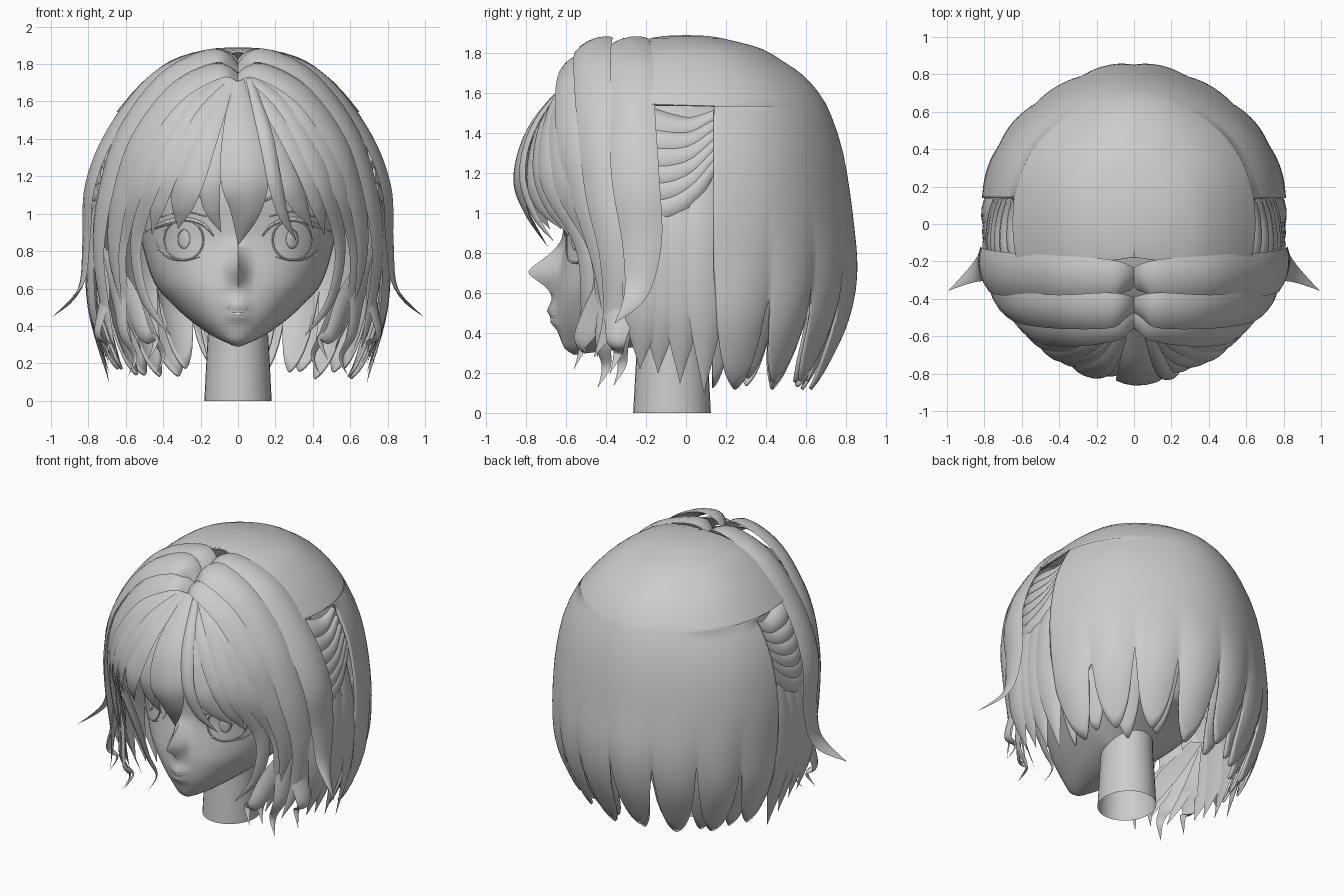
import bpy, bmesh, math
from mathutils import Vector

if "Cube" in bpy.data.objects:
    bpy.data.objects.remove(bpy.data.objects["Cube"])


def make(name, verts, faces, angle=40, thick=0):
    me = bpy.data.meshes.new(name)
    me.from_pydata([tuple(v) for v in verts], [], faces)
    if thick:
        bm = bmesh.new()
        bm.from_mesh(me)
        bmesh.ops.remove_doubles(bm, verts=bm.verts, dist=.001)
        bm.to_mesh(me)
        bm.free()
    me.polygons.foreach_set("use_smooth", [True] * len(me.polygons))
    me.set_sharp_from_angle(angle=math.radians(angle))
    ob = bpy.data.objects.new(name, me)
    bpy.context.collection.objects.link(ob)
    if thick:
        m = ob.modifiers.new("shell", 'SOLIDIFY')
        m.thickness = thick
        m.offset = -1
    return ob


def grid_faces(rows, cols, closed=False):
    n = cols if closed else cols - 1
    return [(r * cols + c, r * cols + (c + 1) % cols,
             (r + 1) * cols + (c + 1) % cols, (r + 1) * cols + c)
            for r in range(rows - 1) for c in range(n)]


def lerp(table, z):
    """Lookup in a table of (z, values...) sorted by falling z."""
    if z >= table[0][0]:
        return table[0][1:]
    for a, b in zip(table, table[1:]):
        if z >= b[0]:
            t = (a[0] - z) / (a[0] - b[0])
            return [p + (q - p) * t for p, q in zip(a[1:], b[1:])]
    return table[-1][1:]


def spline(pts, steps=6):
    P = [pts[0]] + list(pts) + [pts[-1]]
    out = []
    for i in range(1, len(P) - 2):
        for k in range(steps):
            t = k / steps
            out.append([0.5 * (2 * b + (c - a) * t + (2 * a - 5 * b + 4 * c - d) * t * t
                               + (3 * b - a - 3 * c + d) * t ** 3)
                        for a, b, c, d in zip(*P[i - 1:i + 3])])
    return out + [list(pts[-1])]


def strand(name, pts, bulge=0.28, side=1):
    """Tapered lock of hair along (x, y, z, half width) points."""
    path = spline(pts)
    V = [Vector((side * p[0], p[1], p[2])) for p in path]
    verts = []
    prof = [(-1, 0), (-.65, .65), (-.2, 1), (.3, .95), (.7, .55), (1, 0), (.4, -.25), (-.4, -.25)]
    for i, p in enumerate(V):
        tan = (V[min(i + 1, len(V) - 1)] - V[max(i - 1, 0)]).normalized()
        out = p - Vector((0, -0.1, min(p.z, 0.95)))
        across = tan.cross(out).normalized()
        out = across.cross(tan).normalized()
        w = max(path[i][3], 0.002)
        verts += [p + across * w * s + out * w * bulge * h for s, h in prof]
    n = len(prof)
    faces = grid_faces(len(V), n, True)
    faces += [tuple(range(n))[::-1], tuple(range(len(verts) - n, len(verts)))]
    return make(name, verts, faces, 28)


# Head: half width and front depth by height, with nose and lip relief
FACE = spline([(1.74, .05, -.15), (1.66, .28, -.35), (1.5, .46, -.5), (1.3, .53, -.59), (1.1, .55, -.625),
               (.95, .535, -.615), (.85, .515, -.61), (.7, .475, -.635), (.6, .43, -.65), (.5, .355, -.65),
               (.42, .285, -.635), (.35, .205, -.61), (.31, .14, -.59), (.285, .06, -.56)], 4)
NOSE = spline([(.98, 0), (.88, .01), (.8, .06), (.71, .155), (.66, .1), (.62, .045), (.57, .02),
               (.51, .045), (.48, .03), (.45, .035), (.41, .012), (.33, .01), (.3, 0)], 4)


def face_y(x, z):
    w, yf = lerp(FACE, z)
    s = min(abs(x) / w, 1)
    wide = .035 + .04 * max(0, (.6 - z) * 3)
    return -.1 + (yf + .1) * (1 - s ** 2.2) ** (1 / 2.2) - lerp(NOSE, z)[0] * math.exp(-(x / wide) ** 2)


verts, R, C = [], 80, 72
for r in range(R):
    z = 1.74 - 1.455 * r / (R - 1)
    w = lerp(FACE, z)[0]
    low = min(1, max(0, (.6 - z) / .3))
    for c in range(C):
        a = 2 * math.pi * c / C
        s, k = math.sin(a), math.cos(a)
        x = w * math.copysign(abs(s) ** (2 / 2.2), s)
        y = face_y(x, z) if k >= 0 else -.1 - k * .5 * min(1, w / .45) * (1 - .5 * low)
        verts.append((x, y, z + .13 * low * max(0, y + .6)))
make("head", verts, grid_faces(R, C, True) + [tuple(range(R * C - C, R * C))], 60)

# Neck: open tapered tube
verts = [(r * math.sin(a), -.07 + 1.08 * r * math.cos(a), z)
         for z, r in ((0, .18), (.2, .17), (.38, .16), (.6, .16))
         for a in [2 * math.pi * i / 32 for i in range(32)]]
make("neck", verts, grid_faces(4, 32, True))


# Eyes, lashes, brows and mouth laid on the face surface
def patch(name, cx, cz, rx, rz, off, side=1):
    verts = []
    for r in range(8):
        for c in range(32):
            a, q = 2 * math.pi * c / 32, min(1, max(r / 6, .01))
            x, z = cx + rx * q * math.cos(a), cz + rz * q * math.sin(a)
            h = off * (1.2 - .3 * q * q) if r < 7 else -.01
            verts.append((side * x, face_y(x, z) - h, z))
    make(name, verts, grid_faces(8, 32, True))


def on_face(name, pts, side=1, off=.01, bulge=.7):
    strand(name, [(x, face_y(x, z) - off, z, w) for x, z, w in pts], bulge, side)


def ring(name, cx, cz, rx, rz, side):
    on_face(name, [(cx + rx * math.cos(a), cz + rz * math.sin(a), .005)
                   for a in [2 * math.pi * i / 12 for i in range(13)]], side, .014)


for s in (1, -1):
    patch("eye_white", .29, .86, .155, .1, .006, s)
    patch("iris", .29, .86, .105, .108, .012, s)
    ring("iris_rim", .29, .86, .105, .108, s)
    patch("pupil", .29, .865, .028, .045, .022, s)
    ring("pupil_rim", .29, .865, .03, .047, s)
    on_face("upper_lash", [(.13, .88, .003), (.19, .945, .009), (.29, .97, .012),
                           (.4, .945, .014), (.5, .9, .002)], s)
    on_face("eyelid_fold", [(.17, .985, .003), (.29, 1.01, .004), (.42, .98, .003)], s, .004)
    on_face("lower_lash", [(.2, .77, .002), (.29, .75, .004), (.37, .765, .005), (.43, .81, .002)], s, .006)
    on_face("eyebrow", [(.14, 1.07, .006), (.28, 1.11, .01), (.44, 1.06, .002)], s, .005)
on_face("upper_lip", [(-.07, .485, .002), (-.03, .493, .008), (.03, .493, .008), (.07, .485, .002)], 1, -.004, .4)
on_face("lower_lip", [(-.06, .475, .002), (0, .462, .01), (.06, .475, .002)], 1, -.004, .4)

# Back hair: rounded shell whose hem splits into pointed locks
HAIR = spline([(1.89, .0004, .0004), (1.885, .12, .12), (1.86, .25, .24), (1.82, .36, .38), (1.76, .45, .48),
               (1.69, .53, .58), (1.6, .61, .66), (1.49, .69, .72), (1.3, .775, .78), (1.02, .825, .825),
               (.72, .825, .85), (.47, .80, .805), (.22, .71, .69), (.1, .63, .61)], 5)


def back_hair(name, top, scale, teeth, phase):
    heights = [z for z in (1.89, 1.886, 1.875, 1.86, 1.84, 1.82, 1.79, 1.76, 1.72, 1.69, 1.64, 1.6,
                           1.56, 1.545, 1.535, 1.49, 1.4, 1.3, 1.2, 1.1, 1.02, .95, .88) if z <= top]
    cols, verts, hem = teeth * 16 + 1, [], 12
    for r in range(len(heights) + hem):
        for c in range(cols):
            u = c / (cols - 1)
            u += .012 * math.sin(u * 19) * math.sin(math.pi * u)
            ph = u * teeth + phase
            d = abs(2 * (ph % 1) - 1)
            if r < len(heights):
                z = heights[r]
            else:
                tip = .11 + .03 * (1 + math.sin(2.4 * int(ph) + 1)) + .2 * d ** 1.5 + .34 * d ** 6
                z = .88 + (tip - .88) * (r - len(heights) + 1) / hem
            a, b = lerp(HAIR, z)
            edge = -.2 if z > 1.54 else .14
            th = (2 * u - 1) * math.acos(max(-1, min(1, edge / max(b, .0004))))
            k = scale * (1 + .035 * (.6 - d * d) * min(1, max(0, (1.0 - z) / .6)) + .008 * math.cos(6 * th))
            verts.append((a * k * math.sin(th), b * k * math.cos(th), z))
    make(name, verts, grid_faces(len(heights) + hem, cols), 50, .015)


back_hair("back_hair", 1.9, 1, 8, 0)
back_hair("back_hair_under", 1.05, .93, 9, .5)

# Bangs: y follows the rounded fringe outline
FRINGE = spline([(1.78, -.46), (1.7, -.55), (1.6, -.65), (1.4, -.775), (1.2, -.83), (1.05, -.81),
                 (.9, -.73), (.8, -.68), (.6, -.64), (.3, -.6)], 4)


def bang(name, pts, side=1, off=0, bulge=.25):
    out = []
    for x, z, w in pts:
        y = -.1 + (lerp(FRINGE, z)[0] + .1) * math.sqrt(1 - (x / .76) ** 2) + off
        out.append((x, y, z, w))
    strand(name, out, bulge, side)


bang("bang_centre", [(0, 1.72, .03), (.02, 1.45, .1), (.035, 1.2, .13), (.04, 1.02, .085), (.0, .83, 0)])
bang("bang_inner_left", [(.03, 1.72, .03), (.1, 1.45, .05), (.15, 1.2, .06), (.14, 1.03, .045), (.09, .9, 0)], -1, .02)
bang("bang_left", [(.04, 1.72, .03), (.15, 1.45, .06), (.25, 1.2, .085), (.3, 1.05, .07), (.32, .92, 0)], -1)
bang("bang_inner_right", [(.06, 1.72, .02), (.14, 1.45, .04), (.19, 1.2, .04), (.24, 1.0, .03), (.31, .86, 0)], 1, -.01, .4)
bang("bang_right", [(.04, 1.72, .03), (.16, 1.45, .06), (.26, 1.2, .07), (.33, 1.05, .055), (.4, .92, 0)], 1, .02)
for s in (1, -1):
    bang("bang_side", [(.05, 1.73, .03), (.22, 1.5, .06), (.36, 1.25, .07), (.43, 1.05, .055), (.46, .89, 0)], s, .01)
    bang("face_lock", [(.05, 1.74, .03), (.27, 1.55, .06), (.45, 1.2, .07), (.545, .85, .05),
                       (.5, .55, .035), (.36, .35, 0)], s)
    bang("face_lock_outer", [(.06, 1.76, .04), (.35, 1.55, .09), (.54, 1.2, .1), (.63, .85, .09),
                             (.61, .55, .06), (.52, .28, 0)], s, .02)
    # Broad bands sweeping from the parting
    strand("front_band_edge", [(0, -.51, 1.73, .05), (.11, -.545, 1.765, .09), (.34, -.57, 1.64, .1),
                               (.535, -.56, 1.38, .1), (.63, -.5, 1.1, .09), (.665, -.42, .8, .07),
                               (.62, -.42, .5, 0)], .25, s)
    strand("front_band", [(0, -.44, 1.765, .05), (.12, -.46, 1.845, .1), (.38, -.47, 1.725, .1),
                          (.605, -.45, 1.43, .1), (.71, -.41, 1.1, .1), (.745, -.35, .8, .09),
                          (.71, -.36, .5, .06), (.66, -.46, .28, 0)], .26, s)
    strand("rear_band", [(0, -.3, 1.79, .06), (.12, -.29, 1.855, .1), (.42, -.28, 1.74, .115),
                         (.66, -.27, 1.45, .12), (.785, -.25, 1.15, .12), (.805, -.22, .85, .1),
                         (.84, -.25, .6, .06), (.99, -.355, .45, 0)], .24, s)
    # Pleated hair drawn back over the ear
    for i in range(6):
        z0, z2 = 1.5 - .05 * i, 1.48 - .085 * i
        x0, x2 = lerp(HAIR, z0)[0] - .05, lerp(HAIR, z2)[0] - .06
        strand("side_pleat", [(x0, .15, z0, .02), ((x0 + x2) / 2 + .01, .03, (z0 + z2) / 2 - .05, .05),
                              (x2, -.11, z2 - .03, .07), (x2 - .03, -.2, z2, .07)], .45, s)
    # Locks hanging behind the bands
    for y, tip in ((-.22, .22), (-.13, .2), (-.02, .15), (.1, .1)):
        strand("side_lock", [(.7, y + .02, 1.22, .07), (.775, y, .9, .1), (.775, y, .5, .09),
                             (.69, y - .01, tip, 0)], .25, s)
    # Loose curling ends beside the cheek
    for x, y, z in ((.58, -.44, .13), (.47, -.56, .22), (.72, -.38, .2), (.43, -.36, .14)):
        strand("curled_end", [(.74, -.27, .82, .05), (.35 + x / 2, y / 2 - .13, .56, .085),
                              (x + .03, y + .03, .36, .05), (x - .03, y + .04, z + .1, .025), (x + .01, y, z, 0)], .3, s)
